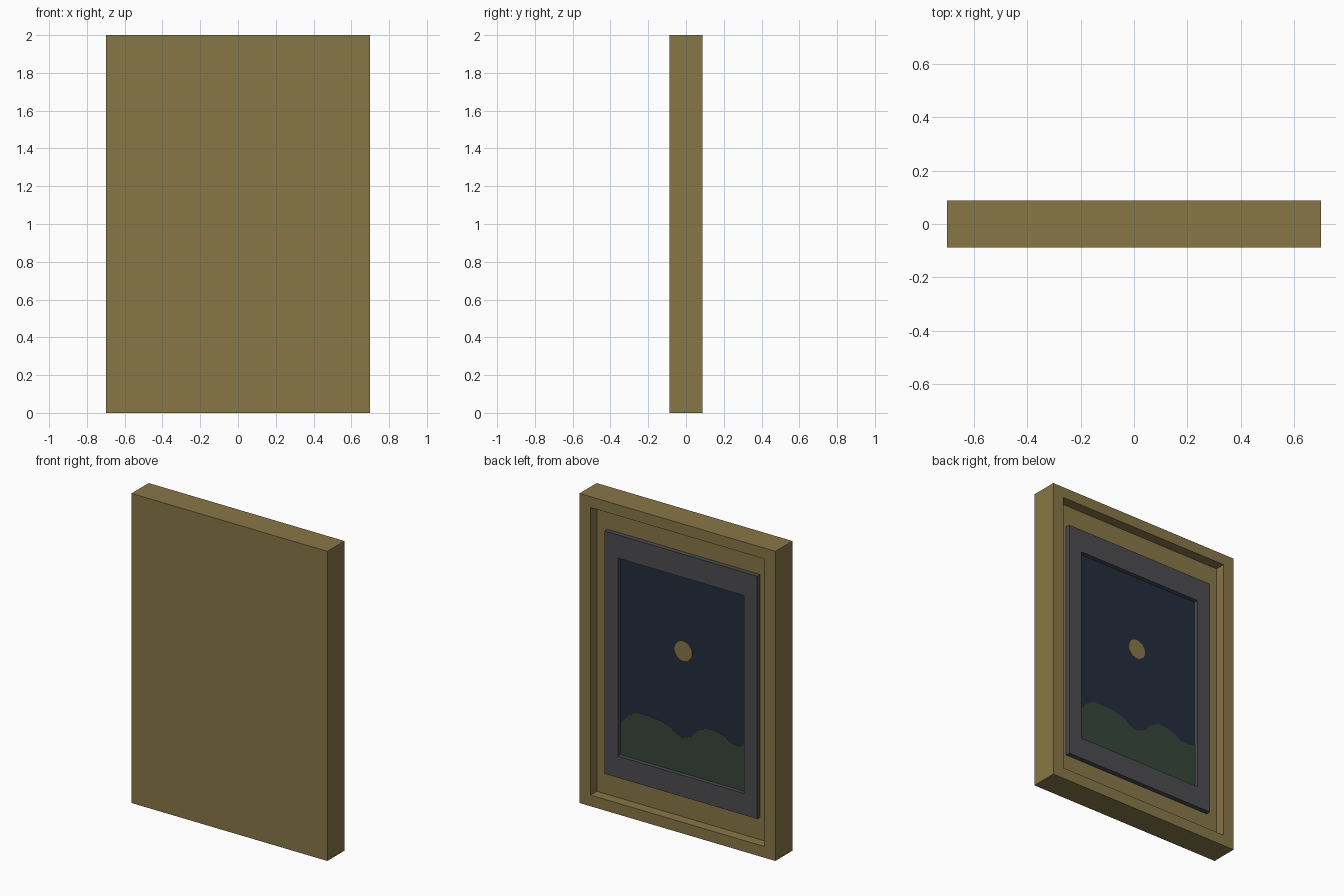
import bpy, bmesh, math

if "Cube" in bpy.data.objects:
    bpy.data.objects.remove(bpy.data.objects["Cube"])


def material(name, rgb):
    m = bpy.data.materials.new(name)
    m.diffuse_color = (*rgb, 1)
    m.use_nodes = True
    m.node_tree.nodes["Principled BSDF"].inputs["Base Color"].default_value = m.diffuse_color
    return m


WOOD = material("antique gold", (0.242, 0.184, 0.063))
GREY = material("charcoal grey", (0.074, 0.071, 0.080))
NIGHT = material("night blue", (0.018, 0.027, 0.047))
GREEN = material("dark green", (0.037, 0.061, 0.044))

BACK, FLOOR, TRIM = 0.0875, 0.0225, 0.0525   # rim face, recess floor, inner frame face


def rect(x, z0, z1):
    return [(-x, z0), (x, z0), (x, z1), (-x, z1)]


def finish(name, bm, mat):
    bmesh.ops.recalc_face_normals(bm, faces=bm.faces)
    mesh = bpy.data.meshes.new(name)
    bm.to_mesh(mesh)
    bm.free()
    mesh.materials.append(mat)
    ob = bpy.data.objects.new(name, mesh)
    bpy.context.collection.objects.link(ob)
    return ob


def plate(name, outline, y0, y1, mat):
    """Extrude an xz outline from y0 to y1."""
    bm = bmesh.new()
    face = bm.faces.new([bm.verts.new((x, y0, z)) for x, z in outline])
    ext = bmesh.ops.extrude_face_region(bm, geom=[face], use_keep_orig=True)
    for v in ext["geom"]:
        if isinstance(v, bmesh.types.BMVert):
            v.co.y = y1
    return finish(name, bm, mat)


def framed(name, outer, inner, y0, y1, mat, floor=None):
    """Rectangular frame facing +y; with a floor it becomes a solid tray."""
    bm = bmesh.new()
    loop = lambda pts, y: [bm.verts.new((x, y, z)) for x, z in pts]
    low = y0 if floor is None else floor
    loops = [loop(outer, y0), loop(outer, y1), loop(inner, y1), loop(inner, low)]
    pairs = list(zip(loops, loops[1:]))
    if floor is None:
        pairs.append((loops[3], loops[0]))
    else:
        bm.faces.new(loops[0])
        bm.faces.new(loops[3])
    for a, b in pairs:
        for i in range(4):
            j = (i + 1) % 4
            bm.faces.new((a[i], a[j], b[j], b[i]))
    return finish(name, bm, mat)


# Outer case with the recess, and the raised inner frame
framed("outer_frame", rect(0.70, 0, 2), rect(0.622, 0.072, 1.93), -BACK, BACK, WOOD, FLOOR)
framed("inner_frame", rect(0.546, 0.217, 1.785), rect(0.45, 0.356, 1.635), FLOOR, TRIM, GREY)

# Night picture: sky, hills and moon as thin layers
plate("sky", rect(0.45, 0.356, 1.635), FLOOR, FLOOR + 0.002, NIGHT)
ridge = [(0.45, 0.56), (0.421, 0.59), (0.386, 0.63), (0.337, 0.657), (0.243, 0.66),
         (0.171, 0.653), (0.10, 0.634), (0.05, 0.597), (0.0, 0.585), (-0.057, 0.607),
         (-0.10, 0.655), (-0.164, 0.69), (-0.236, 0.69), (-0.293, 0.674),
         (-0.336, 0.642), (-0.40, 0.636), (-0.45, 0.655)]
plate("hills", ridge + [(-0.45, 0.356), (0.45, 0.356)], FLOOR + 0.001, FLOOR + 0.004, GREEN)
moon = [(0.063 * math.cos(t * math.tau / 32), 1.145 + 0.063 * math.sin(t * math.tau / 32))
        for t in range(32)]
plate("moon", moon, FLOOR + 0.001, FLOOR + 0.004, WOOD)
